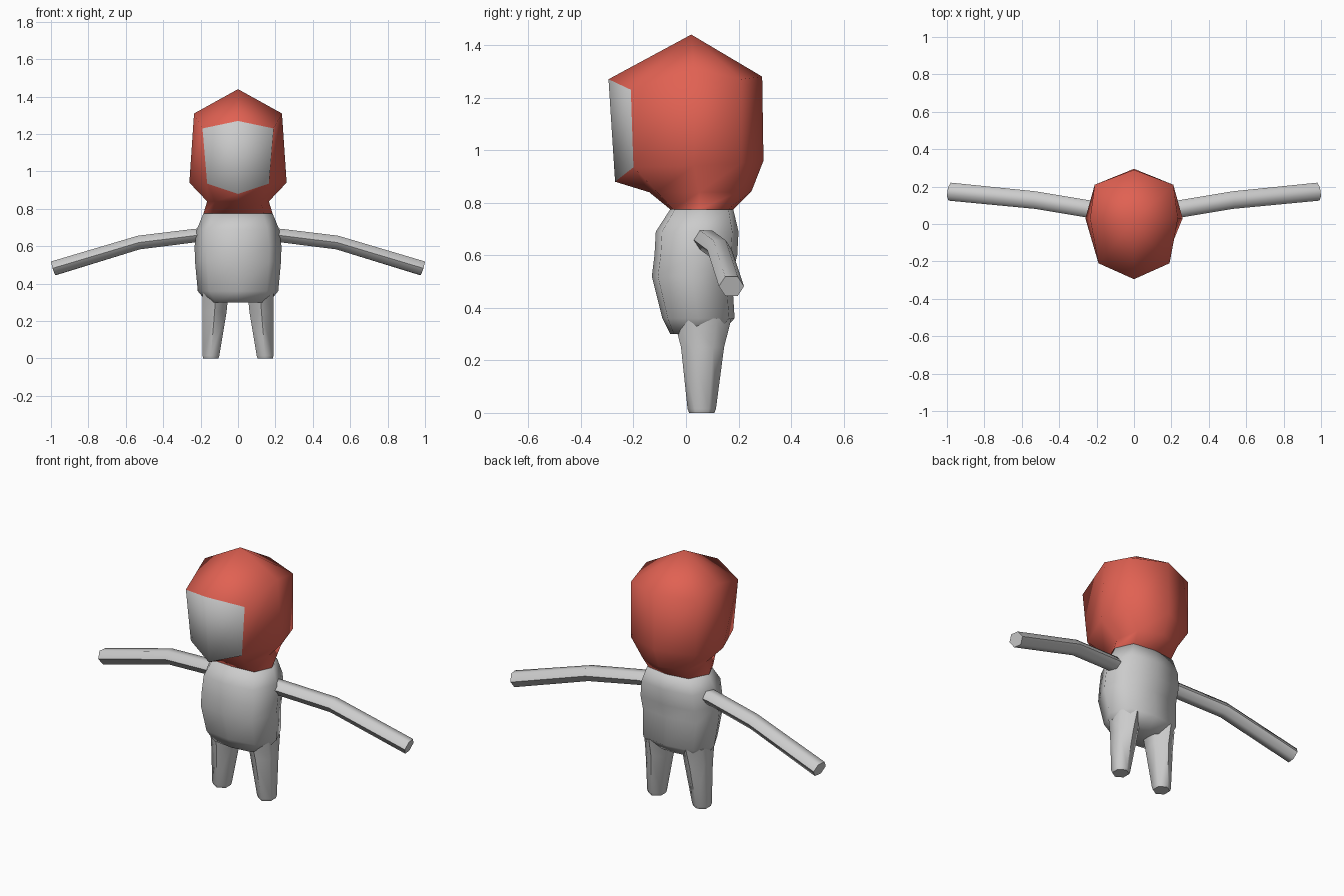
import bpy, bmesh, math
from mathutils import Vector

if "Cube" in bpy.data.objects:
    bpy.data.objects.remove(bpy.data.objects["Cube"])


def material(name, rgb):
    m = bpy.data.materials.new(name)
    m.diffuse_color = (*rgb, 1)
    m.use_nodes = True
    m.node_tree.nodes["Principled BSDF"].inputs["Base Color"].default_value = m.diffuse_color
    return m


RED = material("helmet red", (0.75, 0.12, 0.085))
GREY = material("suit grey", (0.6, 0.6, 0.6))


def mirrored(half):
    """Close a front-to-back half ring by mirroring it across x."""
    return half + [(-x, y, z) for x, y, z in half[-2:0:-1]]


def loft(name, rings, mats, bottom=None, top=None, angle=80):
    """Skin a stack of rings, closing each end with a tip or a flat cap."""
    bm = bmesh.new()
    loops = [[bm.verts.new(p) for p in ring] for ring in rings]
    for a, b in zip(loops, loops[1:]):
        for i in range(len(a)):
            j = (i + 1) % len(a)
            bm.faces.new((a[i], a[j], b[j], b[i]))
    for loop, tip in ((loops[0], bottom), (loops[-1], top)):
        if tip is None:
            bm.faces.new(loop)
        else:
            v = bm.verts.new(tip)
            for i in range(len(loop)):
                bm.faces.new((loop[i], loop[(i + 1) % len(loop)], v))
    bmesh.ops.recalc_face_normals(bm, faces=bm.faces)
    mesh = bpy.data.meshes.new(name)
    bm.to_mesh(mesh)
    bm.free()
    ob = bpy.data.objects.new(name, mesh)
    bpy.context.collection.objects.link(ob)
    for m in mats:
        mesh.materials.append(m)
    bpy.ops.object.select_all(action='DESELECT')
    ob.select_set(True)
    bpy.context.view_layer.objects.active = ob
    bpy.ops.object.shade_smooth_by_angle(angle=math.radians(angle))
    return ob


# Helmet: half rings run front, front corner, side, back corner, back
helmet_rings = [
    [(0, -.06, .775), (.14, -.05, .775), (.185, .05, .775), (.13, .16, .775), (0, .18, .775)],
    [(0, -.14, .84), (.12, -.11, .84), (.165, .05, .84), (.14, .20, .84), (0, .25, .845)],
    [(0, -.27, .88), (.165, -.20, .935), (.26, .03, .94), (.21, .21, .95), (0, .295, .96)],
    [(0, -.295, 1.27), (.19, -.21, 1.23), (.235, .03, 1.31), (.21, .21, 1.27), (0, .29, 1.28)],
]
helmet = loft("helmet", [mirrored(r) for r in helmet_rings], [RED, GREY], top=(0, .02, 1.44))

# Visor: the two front faces between brow and chin
for f in helmet.data.polygons:
    if f.center.y < -.2 and .95 < f.center.z < 1.2:
        f.material_index = 1


# Torso: rows of height, half width, front, back
def torso_ring(z, w, front, back):
    mid, depth = (front + back) / 2, (back - front) / 2
    return mirrored([(0, front, z), (w * .72, mid - depth * .85, z), (w, mid, z),
                     (w * .75, mid + depth * .85, z), (0, back, z)])


torso_rows = [(.30, .165, -.06, .13), (.36, .215, -.09, .185), (.52, .23, -.13, .175),
              (.60, .232, -.12, .195), (.69, .22, -.115, .20), (.775, .185, -.06, .18)]
loft("torso", [torso_ring(*r) for r in torso_rows], [GREY], bottom=(0, .04, .31))


def hexagon(center, u, v):
    """Six points around a centre along two half-axis vectors."""
    return [Vector(center) + Vector(u) * math.cos(a) + Vector(v) * math.sin(a)
            for a in (math.radians(60 * k) for k in range(6))]


for side, s in (("left", 1), ("right", -1)):
    # Arm: shoulder, elbow and slanted hand end
    arm = [hexagon((s * .17, .07, .66), (0, .047, 0), (0, 0, .042)),
           hexagon((s * .23, .078, .657), (0, .047, 0), (0, 0, .042)),
           hexagon((s * .53, .128, .62), (0, .047, 0), (s * .006, 0, .042)),
           hexagon((s * .986, .173, .482), (s * -.006, .048, 0), (s * .013, 0, .042))]
    loft(side + "_arm", arm, [GREY], angle=60)

    # Leg: tapering from hip to foot
    leg = [hexagon((s * .145, .06, 0), (0, .048, 0), (s * .047, 0, 0)),
           hexagon((s * .145, .06, .015), (0, .054, 0), (s * .052, 0, 0)),
           hexagon((s * .125, .063, .25), (0, .082, 0), (s * .074, 0, 0)),
           hexagon((s * .12, .063, .36), (0, .11, 0), (s * .08, 0, 0))]
    loft(side + "_leg", leg, [GREY], angle=60)
